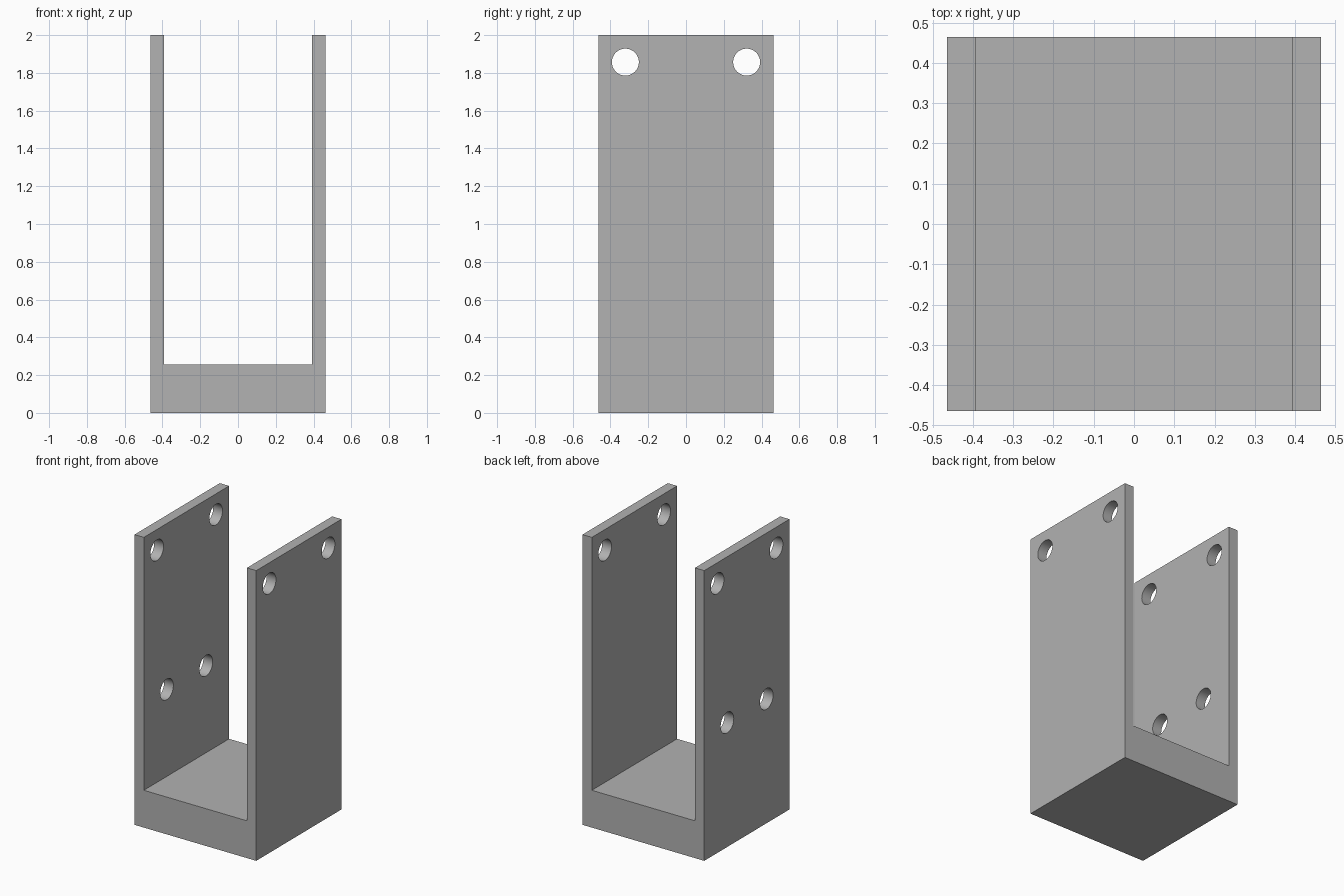
import bpy, bmesh, math
from mathutils import Matrix

cube = bpy.data.objects.get("Cube")
if cube:
    bpy.data.objects.remove(cube, do_unlink=True)

HALF = 0.464      # half width and half depth
INNER = 0.393     # inner face of the walls
FLOOR = 0.257     # top of the base
HEIGHT = 2.0
RADIUS = 0.0714   # bolt holes

grey = bpy.data.materials.new("plain grey")
grey.use_nodes = True
grey.diffuse_color = (0.445, 0.445, 0.445, 1)
grey.node_tree.nodes["Principled BSDF"].inputs["Base Color"].default_value = grey.diffuse_color


def add_object(name, bm):
    bmesh.ops.recalc_face_normals(bm, faces=bm.faces[:])
    mesh = bpy.data.meshes.new(name)
    bm.to_mesh(mesh)
    bm.free()
    mesh.materials.append(grey)
    obj = bpy.data.objects.new(name, mesh)
    bpy.context.collection.objects.link(obj)
    return obj


# U-shaped bracket: half profile mirrored, then extruded front to back
right_half = [(HALF, 0), (HALF, HEIGHT), (INNER, HEIGHT), (INNER, FLOOR)]
profile = right_half + [(-x, z) for x, z in reversed(right_half)]
bm = bmesh.new()
face = bm.faces.new([bm.verts.new((x, -HALF, z)) for x, z in profile])
extruded = bmesh.ops.extrude_face_region(bm, geom=[face])["geom"]
bmesh.ops.translate(bm, vec=(0, 2 * HALF, 0),
                    verts=[v for v in extruded if isinstance(v, bmesh.types.BMVert)])
bracket = add_object("bracket", bm)

# Hole cutters: upper pair through both walls, lower pair through the -x wall only
bm = bmesh.new()
for y, z, x, length in ((0.321, 1.857, 0, 1.2), (0.214, 0.857, -HALF, 0.4)):
    for side in (-1, 1):
        bmesh.ops.create_cone(
            bm, cap_ends=True, segments=48, radius1=RADIUS, radius2=RADIUS, depth=length,
            matrix=Matrix.Translation((x, side * y, z)) @ Matrix.Rotation(math.pi / 2, 4, "Y"))
cutter = add_object("hole_cutter", bm)
cutter.hide_render = True

# Cut the holes and drop the cutter
bpy.ops.object.select_all(action="DESELECT")
bpy.context.view_layer.objects.active = bracket
bracket.select_set(True)
cut = bracket.modifiers.new("holes", "BOOLEAN")
cut.operation = "DIFFERENCE"
cut.solver = "EXACT"
cut.object = cutter
bpy.ops.object.modifier_apply(modifier=cut.name)
bpy.data.objects.remove(cutter, do_unlink=True)

# Smooth hole walls, crisp edges
bpy.ops.object.shade_smooth_by_angle(angle=math.radians(30))
